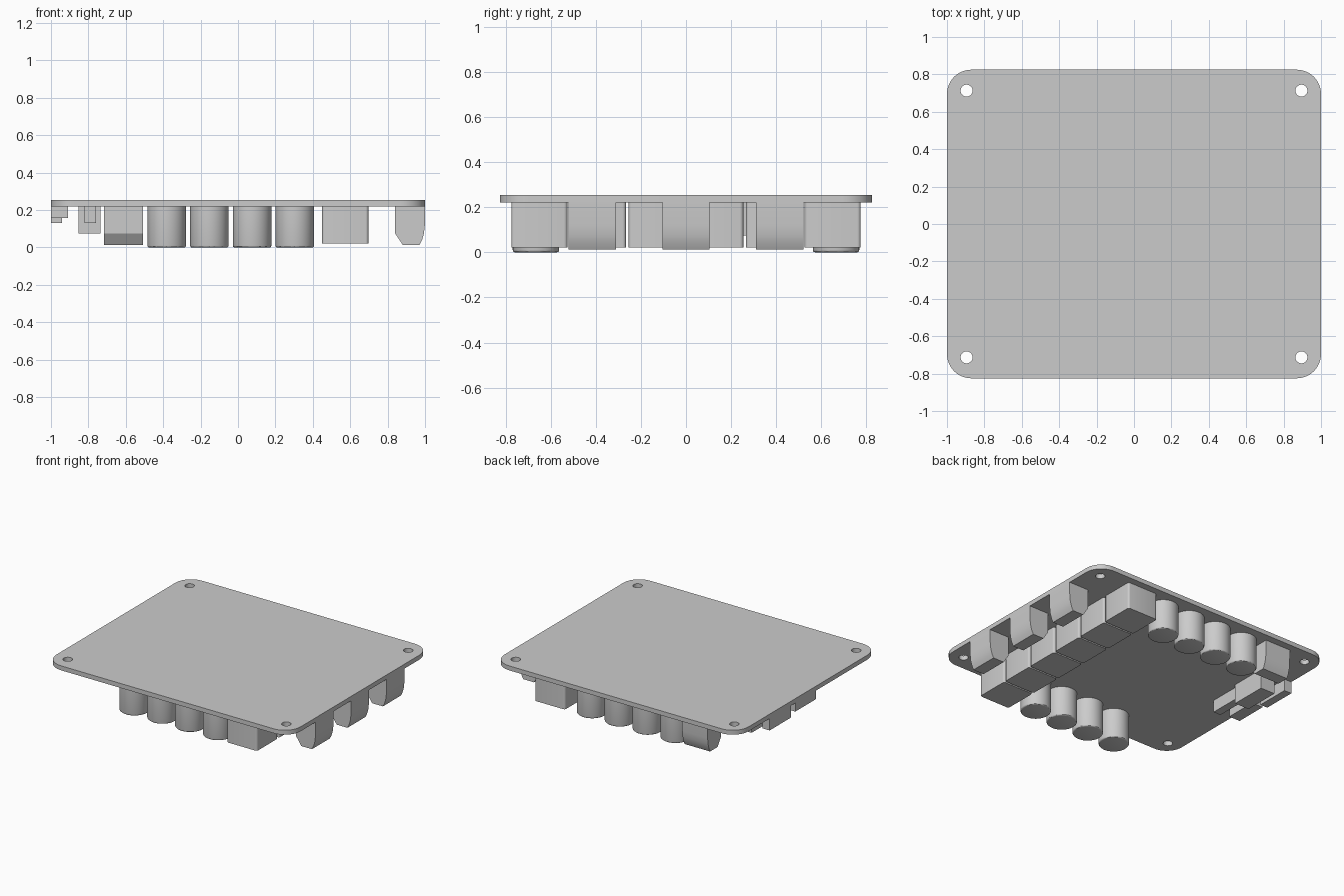
import bpy, bmesh, math

if "Cube" in bpy.data.objects:
    bpy.data.objects.remove(bpy.data.objects["Cube"], do_unlink=True)

grey = bpy.data.materials.new("light_grey")
grey.use_nodes = True
colour = (0.6, 0.6, 0.6, 1)
grey.diffuse_color = colour
grey.node_tree.nodes["Principled BSDF"].inputs["Base Color"].default_value = colour

BOARD_BOTTOM, BOARD_TOP = 0.22, 0.253


def finish(name, bm, smooth=False):
    bmesh.ops.recalc_face_normals(bm, faces=bm.faces)
    mesh = bpy.data.meshes.new(name)
    bm.to_mesh(mesh)
    bm.free()
    mesh.materials.append(grey)
    obj = bpy.data.objects.new(name, mesh)
    bpy.context.collection.objects.link(obj)
    if smooth:
        bpy.ops.object.select_all(action="DESELECT")
        obj.select_set(True)
        bpy.context.view_layer.objects.active = obj
        bpy.ops.object.shade_smooth_by_angle(angle=math.radians(30))
    return obj


def prism(bm, points, depth):
    """Extrude a closed outline along a vector."""
    face = bm.faces.new([bm.verts.new(p) for p in points])
    ext = bmesh.ops.extrude_face_region(bm, geom=[face])
    verts = [g for g in ext["geom"] if isinstance(g, bmesh.types.BMVert)]
    bmesh.ops.translate(bm, verts=verts, vec=depth)


def rounded_rect(x0, x1, y0, y1, r, z, steps):
    points = []
    corners = [(x1 - r, y1 - r), (x0 + r, y1 - r), (x0 + r, y0 + r), (x1 - r, y0 + r)]
    for i, (cx, cy) in enumerate(corners):
        for s in range(steps + 1):
            a = (i + s / steps) * math.pi / 2
            points.append((cx + r * math.cos(a), cy + r * math.sin(a), z))
    return points


def block(name, x0, x1, y0, y1, z0, r=0.0):
    """Box hanging from the board, with optional rounded upright edges."""
    bm = bmesh.new()
    if r:
        outline = rounded_rect(x0, x1, y0, y1, r, z0, 4)
    else:
        outline = [(x0, y0, z0), (x1, y0, z0), (x1, y1, z0), (x0, y1, z0)]
    prism(bm, outline, (0, 0, BOARD_BOTTOM - z0))
    return finish(name, bm, r > 0)


def cylinder(name, x, y, r, z0, z1, lip=0.0):
    bm = bmesh.new()
    bmesh.ops.create_cone(bm, cap_ends=True, segments=48, radius1=r, radius2=r, depth=z1 - z0)
    bmesh.ops.translate(bm, verts=bm.verts, vec=(x, y, (z0 + z1) / 2))
    if lip:
        rim = [e for e in bm.edges if all(v.co.z < z0 + 0.001 for v in e.verts)]
        bmesh.ops.bevel(bm, geom=rim, offset=lip, segments=3, profile=0.5, affect="EDGES")
    return finish(name, bm, True)


# Circuit board with rounded corners and four mounting holes
bm = bmesh.new()
prism(bm, rounded_rect(-1, 1, -0.825, 0.825, 0.13, BOARD_BOTTOM, 12),
      (0, 0, BOARD_TOP - BOARD_BOTTOM))
board = finish("board", bm)
cutters = []
for sx in (-1, 1):
    for sy in (-1, 1):
        hole = cylinder("hole_cutter", sx * 0.895, sy * 0.713, 0.032, 0.1, 0.4)
        hole.hide_render = True
        mod = board.modifiers.new("hole", "BOOLEAN")
        mod.operation, mod.solver, mod.object = "DIFFERENCE", "EXACT", hole
        cutters.append(hole)
bpy.ops.object.select_all(action="DESELECT")
board.select_set(True)
bpy.context.view_layer.objects.active = board
for mod in list(board.modifiers):
    bpy.ops.object.modifier_apply(modifier=mod.name)
for hole in cutters:
    bpy.data.objects.remove(hole, do_unlink=True)
bpy.ops.object.shade_smooth_by_angle(angle=math.radians(30))

# Two rows of round capacitors
for row, y in (("front", -0.665), ("back", 0.665)):
    for i in range(4):
        cylinder(f"{row}_capacitor_{i + 1}", -0.381 + i * 0.228, y, 0.103, 0, BOARD_BOTTOM, 0.01)

# Row of six relays
for i in range(6):
    y = -0.65 + i * 0.26
    block(f"relay_{i + 1}", 0.45, 0.697, y - 0.124, y + 0.124, 0.022, 0.015)

# Terminal blocks: outline as (outward, height), outer side gently curved
terminal = [(0, BOARD_BOTTOM), (0, 0.075), (0.042, 0.012), (0.13, 0.012), (0.144, 0.04),
            (0.154, 0.075), (0.159, 0.12), (0.16, BOARD_BOTTOM)]
for i in range(3):
    bm = bmesh.new()
    y = -0.415 + i * 0.415
    prism(bm, [(0.84 + u, y - 0.105, z) for u, z in terminal], (0, 0.21, 0))
    finish(f"side_terminal_{i + 1}", bm, True)
bm = bmesh.new()
prism(bm, [(-0.717, 0.612 + u, z) for u, z in terminal], (0.208, 0, 0))
finish("back_terminal", bm, True)

# Small connectors along the other side
block("large_header", -0.852, -0.735, 0.18, 0.45, 0.075)
block("narrow_header", -0.82, -0.76, -0.075, 0.15, 0.13)
block("edge_socket", -1, -0.91, -0.09, 0.15, 0.157)
block("edge_slot", -1, -0.94, 0.2, 0.45, 0.132)
